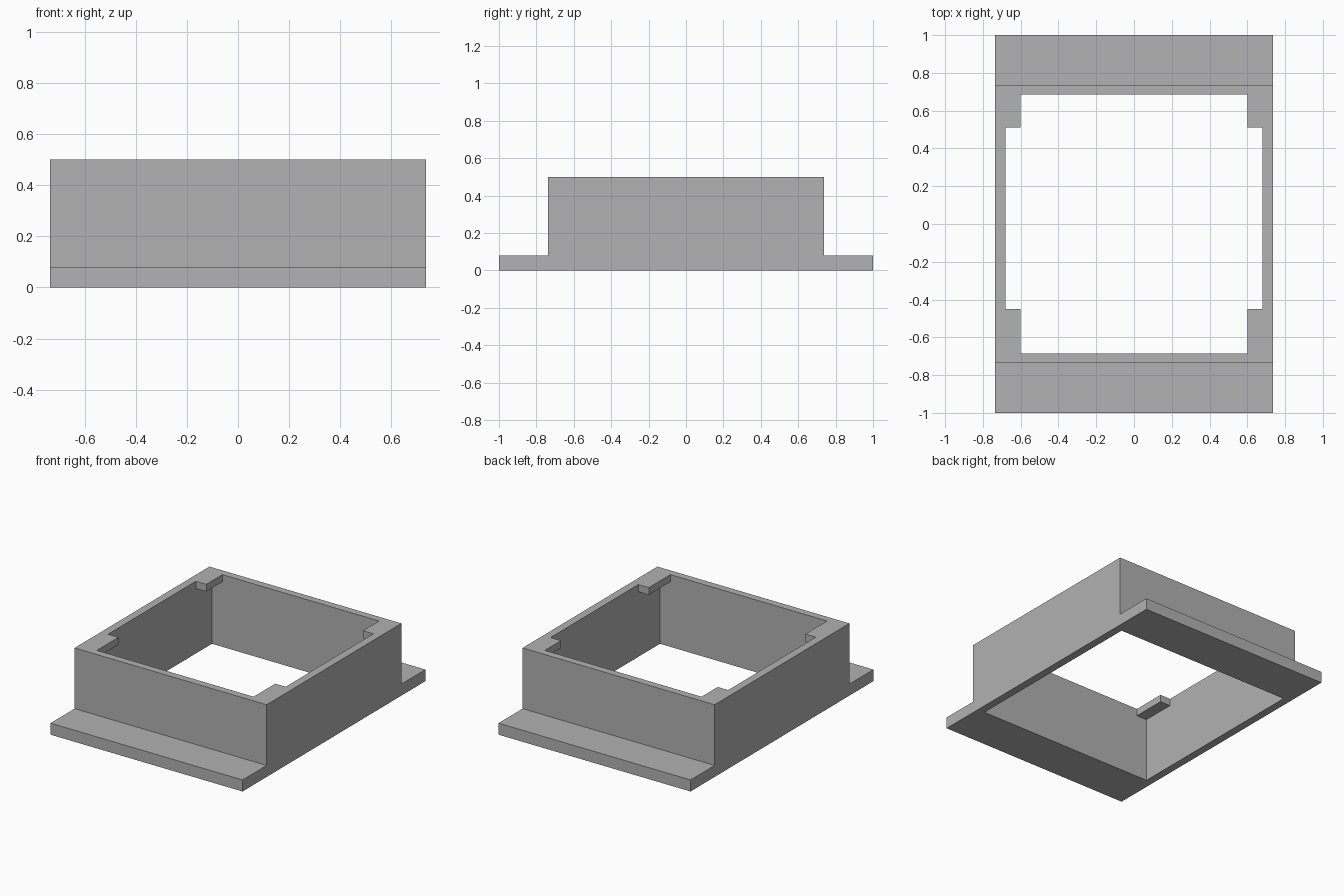
import bpy
import bmesh

if "Cube" in bpy.data.objects:
    bpy.data.objects.remove(bpy.data.objects["Cube"], do_unlink=True)

HALF_X = 0.735      # outer half width
WALL_Y = 0.737      # outer half depth of the walls
FLANGE_Y = 1.0      # half depth including flanges
HEIGHT, FLANGE_Z, TAB_Z = 0.5, 0.08, 0.45
OPEN_X, OPEN_Y, TAB_X = 0.68, 0.686, 0.60

grey = bpy.data.materials.new("plain grey")
grey.use_nodes = True
colour = (0.445, 0.445, 0.445, 1)
grey.diffuse_color = colour
grey.node_tree.nodes["Principled BSDF"].inputs["Base Color"].default_value = colour


def prism(name, profile, x):
    """Extrude a closed (y, z) profile from -x to x."""
    bm = bmesh.new()
    face = bm.faces.new([bm.verts.new((-x, y, z)) for y, z in profile])
    grown = bmesh.ops.extrude_face_region(bm, geom=[face])["geom"]
    verts = [v for v in grown if isinstance(v, bmesh.types.BMVert)]
    bmesh.ops.translate(bm, verts=verts, vec=(2 * x, 0, 0))
    bmesh.ops.recalc_face_normals(bm, faces=bm.faces)
    mesh = bpy.data.meshes.new(name)
    bm.to_mesh(mesh)
    bm.free()
    mesh.materials.append(grey)
    obj = bpy.data.objects.new(name, mesh)
    bpy.context.collection.objects.link(obj)
    return obj


def cut_box(target, x, y0, y1, z0, z1):
    """Subtract a box that is centred on x = 0."""
    cutter = prism("cutter", [(y0, z0), (y1, z0), (y1, z1), (y0, z1)], x)
    cutter.hide_render = True
    mod = target.modifiers.new("opening", 'BOOLEAN')
    mod.operation = 'DIFFERENCE'
    mod.solver = 'EXACT'
    mod.object = cutter
    bpy.context.view_layer.objects.active = target
    bpy.ops.object.modifier_apply(modifier=mod.name)
    bpy.data.objects.remove(cutter, do_unlink=True)


# Solid body with a flange at the front and back
half = [(FLANGE_Y, 0), (FLANGE_Y, FLANGE_Z), (WALL_Y, FLANGE_Z), (WALL_Y, HEIGHT)]
frame = prism("flanged_frame", half + [(-y, z) for y, z in reversed(half)], HALF_X)

# Main opening below the corner tabs
cut_box(frame, OPEN_X, -OPEN_Y, OPEN_Y, -0.1, TAB_Z)
# Top opening, leaving four tabs flush with the rim
cut_box(frame, TAB_X, -OPEN_Y, OPEN_Y, TAB_Z - 0.1, HEIGHT + 0.1)
cut_box(frame, OPEN_X, -0.45, 0.51, TAB_Z - 0.1, HEIGHT + 0.1)
